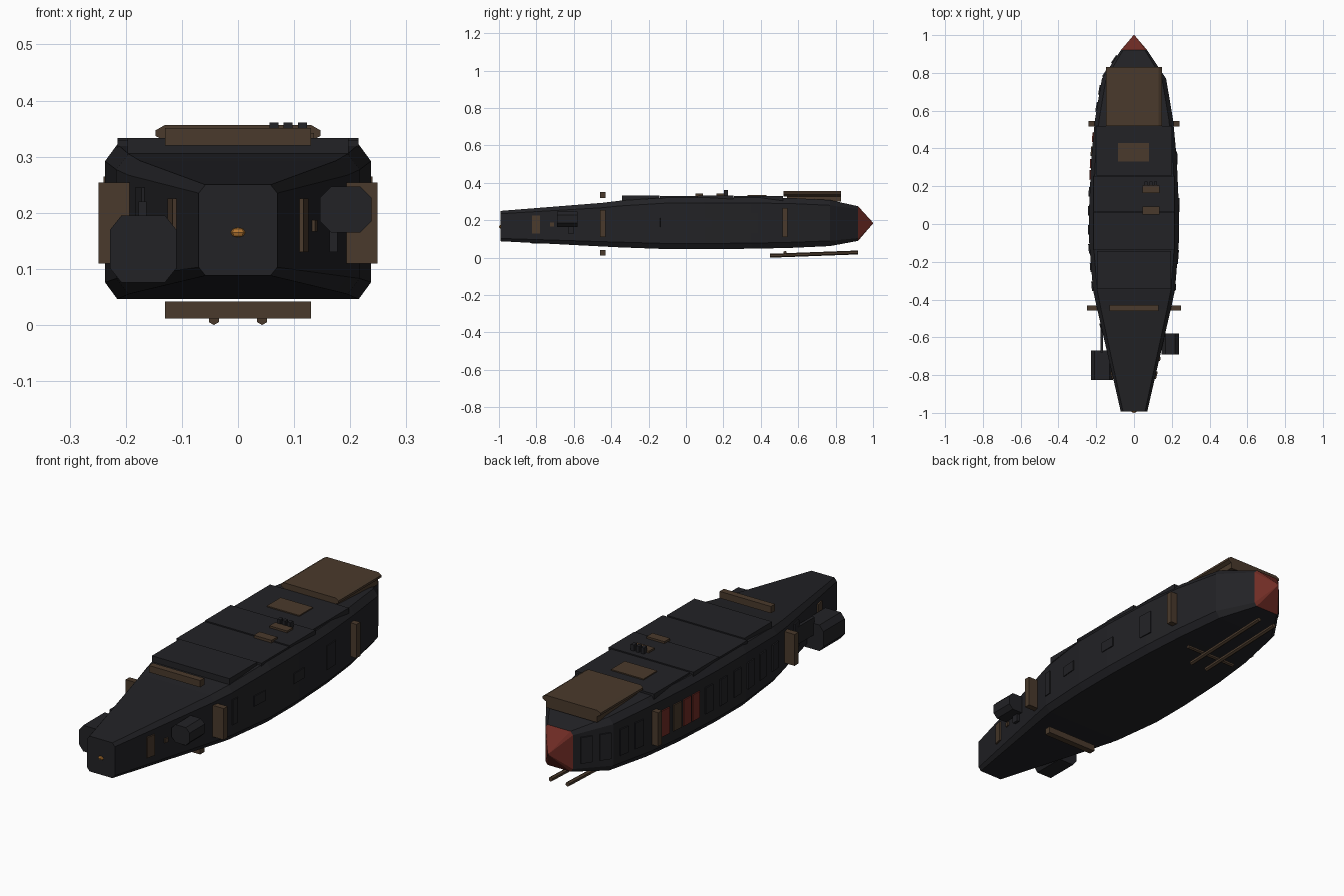
import bpy, bmesh, math
from mathutils import Vector

if "Cube" in bpy.data.objects:
    bpy.data.objects.remove(bpy.data.objects["Cube"])


def material(name, rgb):
    m = bpy.data.materials.new(name)
    m.diffuse_color = (*rgb, 1)
    m.use_nodes = True
    m.node_tree.nodes["Principled BSDF"].inputs["Base Color"].default_value = m.diffuse_color
    return m


DARK = material("dark_plating", (0.016, 0.016, 0.019))
BROWN = material("rusty_brown", (0.068, 0.042, 0.025))
RED = material("dull_red", (0.16, 0.025, 0.018))
ORANGE = material("lamp_orange", (0.45, 0.18, 0.03))


def finish(name, bm, mat):
    bmesh.ops.recalc_face_normals(bm, faces=bm.faces)
    me = bpy.data.meshes.new(name)
    bm.to_mesh(me)
    bm.free()
    me.materials.append(mat)
    ob = bpy.data.objects.new(name, me)
    bpy.context.collection.objects.link(ob)
    return ob


def box(name, x, y, z, mat, angle=0):
    """Box from (min, max) ranges, turned about its own vertical axis."""
    bm = bmesh.new()
    bmesh.ops.create_cube(bm, size=1)
    bmesh.ops.scale(bm, vec=(x[1] - x[0], y[1] - y[0], z[1] - z[0]), verts=bm.verts)
    ob = finish(name, bm, mat)
    ob.location = [(r[0] + r[1]) / 2 for r in (x, y, z)]
    ob.rotation_euler.z = angle
    return ob


def loft(name, sections, mat, x=0):
    """Chamfered-rectangle rings (y, half width, bottom, top, chamfer x, chamfer z)."""
    bm = bmesh.new()
    rings = []
    for y, w, b, t, cx, cz in sections:
        pts = [(w, b + cz), (w, t - cz), (w - cx, t), (cx - w, t),
               (-w, t - cz), (-w, b + cz), (cx - w, b), (w - cx, b)]
        rings.append([bm.verts.new((x + px, y, pz)) for px, pz in pts])
    for r, s in zip(rings, rings[1:]):
        for i in range(8):
            j = (i + 1) % 8
            bm.faces.new((r[i], r[j], s[j], s[i]))
    bm.faces.new(rings[0])
    bm.faces.new(rings[-1])
    return finish(name, bm, mat)


def rod(name, a, b, r, mat, sides=6):
    a, b = Vector(a), Vector(b)
    bm = bmesh.new()
    bmesh.ops.create_cone(bm, cap_ends=True, segments=sides, radius1=r, radius2=r, depth=(b - a).length)
    ob = finish(name, bm, mat)
    ob.location = (a + b) / 2
    ob.rotation_euler = (b - a).to_track_quat('Z', 'Y').to_euler()
    return ob


# Main hull and red ram
HULL = [(-0.993, .07, .088, .25, .012, .015), (-0.45, .195, .06, .293, .02, .026),
        (-0.35, .217, .055, .305, .022, .028), (-0.1, .237, .046, .322, .022, .03),
        (0.1, .237, .046, .322, .022, .03), (0.35, .226, .048, .322, .022, .03),
        (0.55, .207, .052, .32, .022, .03), (0.77, .17, .062, .308, .022, .028),
        (0.92, .07, .09, .275, .012, .015)]
loft("hull", HULL, DARK)
loft("ram_tip", [HULL[-1], (1.0, .002, .183, .187, .0005, .0005)], RED)


def side(y):
    """Hull half width and wall angle at y."""
    for a, b in zip(HULL, HULL[1:]):
        if a[0] <= y <= b[0]:
            k = (b[1] - a[1]) / (b[0] - a[0])
            return a[1] + k * (y - a[0]), math.atan(k)


def panel(name, sgn, y, width, z, mat, thick=.01):
    w, ang = side(y)
    box(name, (sgn * w - thick / 2, sgn * w + thick / 2), (y - width / 2, y + width / 2),
        z, mat, -sgn * ang)


# Overlapping roof plates
edges = [-.345, -.14, .065, .255, .52]
for i, (a, b) in enumerate(zip(edges, edges[1:])):
    w = (.197, .215, .215, .2)[i]
    box(f"roof_plate_{i}", (-w, w), (a + .002, b - .002), (.30, .333 - .003 * (i % 2)), DARK)

# Stern deck pad with bevelled rim
loft("deck_pad", [(.52, .147, .328, .356, .016, .009), (.83, .147, .328, .356, .016, .009)], BROWN)
box("deck_pad_base", (-.13, .13), (.54, .83), (.30, .33), BROWN)

# Roof patches and exhaust stacks
box("roof_patch_large", (-.085, .08), (.33, .43), (.32, .335), BROWN)
for i, y in enumerate((.07, .183)):
    box(f"roof_patch_small_{i}", (.045, .135), (y - .02, y + .022), (.32, .342), BROWN)
for i, x in enumerate((.064, .089, .115)):
    box(f"stack_{i}", (x - .008, x + .008), (.203, .225), (.32, .361), DARK)

# Brown ribs: sides, top and bottom
for s, n in ((-1, "left"), (1, "right")):
    for y, x0, x1, z in ((-.445, .19, .249, (.11, .254)), (.53, .205, .24, (.11, .265))):
        xs = sorted((s * x0, s * x1))
        box(f"rib_{n}_{y}", xs, (y - .014, y + .014), z, BROWN)
    panel(f"bow_patch_{n}", s, -.80, .042, (.13, .225), BROWN, .014)
    # Skid rods under the stern
    rod(f"skid_rod_{n}", (s * .043, .45, .0105), (s * .043, .92, .028), .0105, BROWN)
box("rib_top", (-.13, .13), (-.46, -.43), (.32, .351), BROWN)
box("rib_bottom", (-.13, .13), (-.46, -.43), (.012, .042), BROWN)
rod("skid_crossbar", (-.13, .53, .028), (.13, .53, .028), .009, BROWN)

# Engine pods with pylons
loft("pod_left", [(-.825, .059, .076, .195, .02, .025), (-.67, .059, .076, .195, .02, .025)], DARK, -.169)
loft("pod_right", [(-.69, .046, .165, .247, .02, .02), (-.58, .046, .165, .247, .02, .02)], DARK, .192)
box("pylon_left", (-.177, -.163), (-.68, -.55), (.14, .22), DARK)
box("pylon_right", (.163, .177), (-.63, -.6), (.13, .17), DARK)
box("pod_mount_left", (-.16, -.08), (-.77, -.72), (.12, .16), DARK)
box("pod_mount_right", (.12, .18), (-.655, -.615), (.19, .22), DARK)
panel("bow_stud_right", 1, -.715, .02, (.167, .187), BROWN, .012)

# Left side row of gun shutters
colours = {.46: RED, .385: BROWN, .32: RED, .26: RED}
for i, y in enumerate((.87, .80, .71, .62, .46, .385, .32, .26, .17, .07, -.03, -.13, -.23, -.33, -.55)):
    panel(f"shutter_{i}", -1, y, .05, (.125, .245), colours.get(y, DARK), .012)

# Right side hatches
for i, (y, w, z) in enumerate(((-.175, .075, (.165, .212)), (.1, .075, (.165, .212)),
                               (-.335, .035, (.13, .245)), (.35, .07, (.13, .24)))):
    panel(f"hatch_{i}", 1, y, w, z, DARK, .008)

# Bow lamp
bm = bmesh.new()
bmesh.ops.create_uvsphere(bm, u_segments=8, v_segments=4, radius=1)
bmesh.ops.scale(bm, vec=(.014, .008, .009), verts=bm.verts)
finish("bow_lamp", bm, ORANGE).location = (0, -.992, .165)
